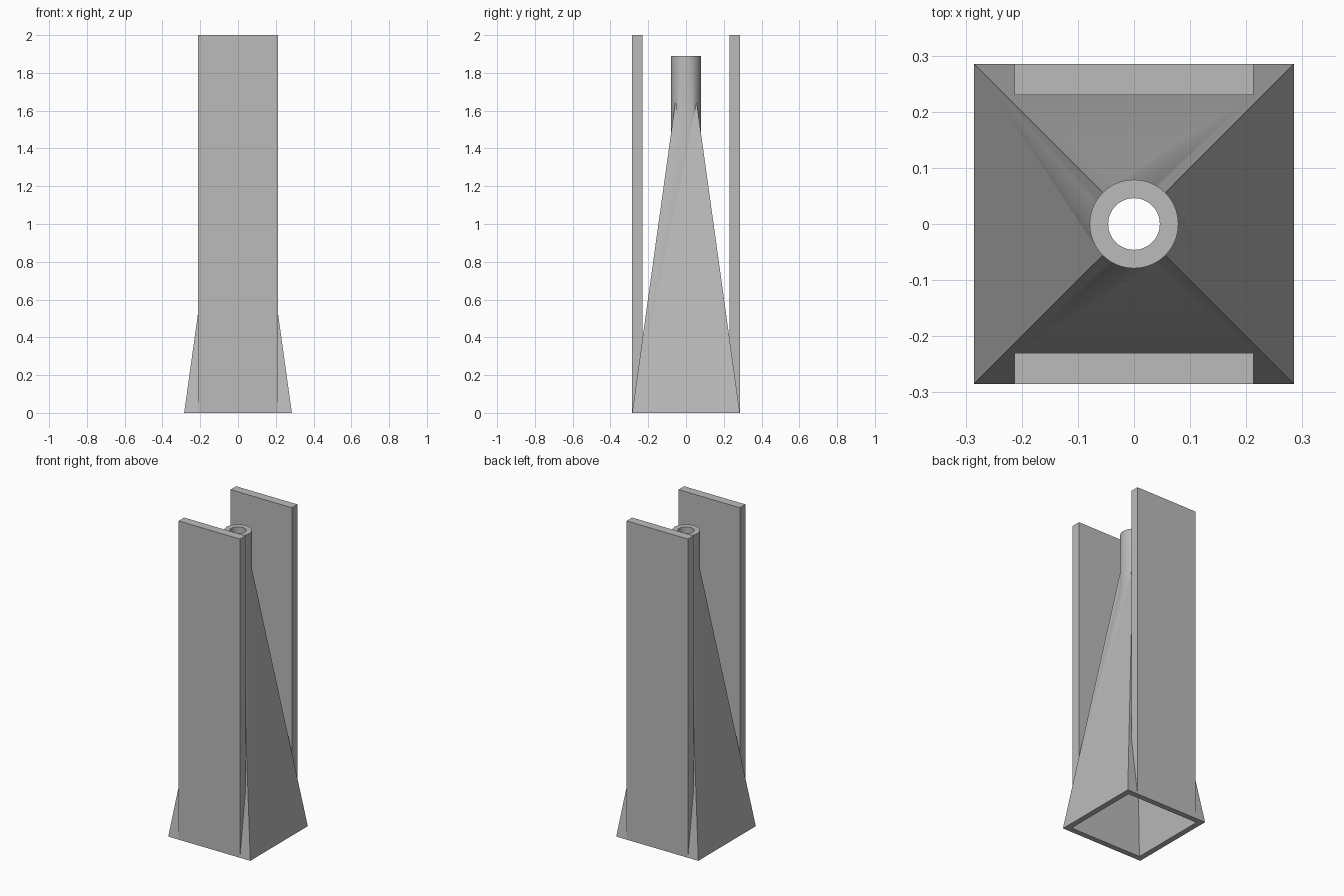
import bpy
import bmesh
import math

if "Cube" in bpy.data.objects:
    bpy.data.objects.remove(bpy.data.objects["Cube"])

HALF = 0.285       # half width of the base
SLOPE = 0.139      # inward lean of the hopper walls
TOP = 1.89         # height of the tube mouth

grey = bpy.data.materials.new("plain grey")
grey.use_nodes = True
colour = (0.5, 0.5, 0.5, 1)
grey.diffuse_color = colour
grey.node_tree.nodes["Principled BSDF"].inputs["Base Color"].default_value = colour


def make(name, bm):
    mesh = bpy.data.meshes.new(name)
    bmesh.ops.recalc_face_normals(bm, faces=bm.faces[:])
    bm.to_mesh(mesh)
    bm.free()
    mesh.materials.append(grey)
    obj = bpy.data.objects.new(name, mesh)
    bpy.context.collection.objects.link(obj)
    return obj


def box(name, x, y0, y1, z0, z1, taper=1.0):
    """Box spanning -x..x, with its top scaled about the axis by taper."""
    bm = bmesh.new()
    bmesh.ops.create_cube(bm, size=1)
    for v in bm.verts:
        s = taper if v.co.z > 0 else 1.0
        v.co = (2 * x * v.co.x * s,
                (y1 if v.co.y > 0 else y0) * s,
                z1 if v.co.z > 0 else z0)
    return make(name, bm)


def pyramid(name, half, z0, z1):
    low, high = half - SLOPE * z0, half - SLOPE * z1
    return box(name, low, -low, low, z0, z1, high / low)


def cylinder(name, radius, z0, z1):
    bm = bmesh.new()
    bmesh.ops.create_cone(bm, cap_ends=True, segments=64, radius1=radius,
                          radius2=radius, depth=z1 - z0)
    bmesh.ops.translate(bm, vec=(0, 0, (z0 + z1) / 2), verts=bm.verts[:])
    return make(name, bm)


def combine(target, tool, operation):
    mod = target.modifiers.new(tool.name, "BOOLEAN")
    mod.operation, mod.object, mod.solver = operation, tool, "EXACT"
    bpy.context.view_layer.objects.active = target
    bpy.ops.object.modifier_apply(modifier=mod.name)
    bpy.data.objects.remove(tool)


# Tapered hopper with the outlet tube and the two upright side plates
body = pyramid("tapered_hopper", HALF, 0, 1.75)
combine(body, cylinder("outlet_tube", 0.079, 1.4, TOP), "UNION")
for name, side in (("front_plate", -1), ("back_plate", 1)):
    y0, y1 = sorted((side * 0.23, side * HALF))
    combine(body, box(name, 0.213, y0, y1, 0, 2), "UNION")

# Hollow inside and bore through the tube
combine(body, pyramid("cavity", 0.25, -0.1, 1.7), "DIFFERENCE")
combine(body, cylinder("bore", 0.046, 1.3, 2.1), "DIFFERENCE")

bpy.ops.object.select_all(action="DESELECT")
body.select_set(True)
bpy.context.view_layer.objects.active = body
bpy.ops.object.shade_smooth_by_angle(angle=math.radians(30))
